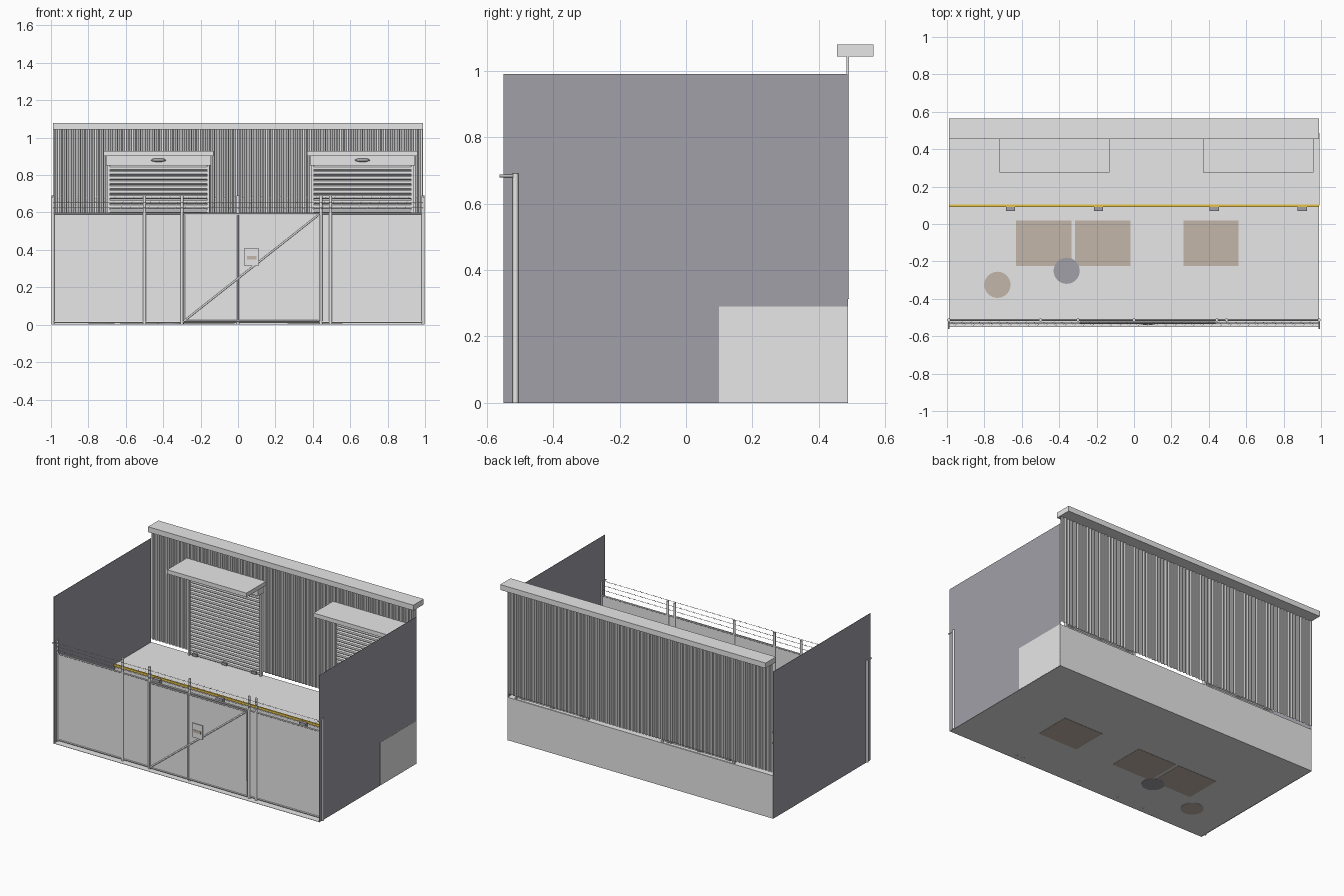
import bpy, bmesh, math
from mathutils import Vector, Matrix

if "Cube" in bpy.data.objects:
    bpy.data.objects.remove(bpy.data.objects["Cube"])


def material(name, r, g, b):
    m = bpy.data.materials.new(name)
    m.diffuse_color = (r, g, b, 1)
    m.use_nodes = True
    m.node_tree.nodes["Principled BSDF"].inputs["Base Color"].default_value = m.diffuse_color
    return m


LIGHT = material("light_grey", 0.8, 0.8, 0.8)
DARK = material("dark_grey", 0.35, 0.35, 0.39)
BROWN = material("dusty_brown", 0.55, 0.47, 0.40)
YELLOW = material("safety_yellow", 0.85, 0.58, 0.07)


def finish(bm, name, mat, smooth=False):
    bmesh.ops.recalc_face_normals(bm, faces=bm.faces)
    me = bpy.data.meshes.new(name)
    bm.to_mesh(me)
    bm.free()
    me.materials.append(mat)
    ob = bpy.data.objects.new(name, me)
    bpy.context.collection.objects.link(ob)
    if smooth:
        bpy.ops.object.select_all(action='DESELECT')
        ob.select_set(True)
        bpy.context.view_layer.objects.active = ob
        bpy.ops.object.shade_smooth_by_angle(angle=math.radians(50))
    return ob


def boxes(name, mat, *specs):
    """Each spec is (x0, x1, y0, y1, z0, z1)."""
    bm = bmesh.new()
    for x0, x1, y0, y1, z0, z1 in specs:
        c = Matrix.Translation(((x0 + x1) / 2, (y0 + y1) / 2, (z0 + z1) / 2))
        bmesh.ops.create_cube(bm, size=1, matrix=c @ Matrix.Diagonal((x1 - x0, y1 - y0, z1 - z0, 1)))
    return finish(bm, name, mat)


def tubes(name, mat, radius, segments, sides=10):
    """Each segment is a (start, end) pair."""
    bm = bmesh.new()
    for a, b in segments:
        a, b = Vector(a), Vector(b)
        d = b - a
        rot = d.to_track_quat('Z', 'Y').to_matrix().to_4x4()
        bmesh.ops.create_cone(bm, cap_ends=True, segments=sides, radius1=radius, radius2=radius,
                              depth=d.length, matrix=Matrix.Translation((a + b) / 2) @ rot)
    return finish(bm, name, mat, sides > 6)


def sheet(name, mat, profile, sweep):
    """Sweep an open profile along a vector."""
    bm = bmesh.new()
    a = [bm.verts.new(p) for p in profile]
    b = [bm.verts.new(Vector(p) + Vector(sweep)) for p in profile]
    for i in range(len(a) - 1):
        bm.faces.new((a[i], a[i + 1], b[i + 1], b[i]))
    return finish(bm, name, mat)


def disc(name, mat, x, y, r, z0, z1):
    tubes(name, mat, r, [((x, y, z0), (x, y, z1))], 32)


# Ground and side walls
boxes("ground", LIGHT, (-0.989, 0.989, -0.55, 0.487, 0.002, 0.004))
for s, side in ((-1, "left"), (1, "right")):
    boxes(side + "_wall", DARK, (s * 0.989 - 0.001, s * 0.989 + 0.001, -0.55, 0.487, 0, 0.99))

# Ground patches and drain covers
for i, x in enumerate((-0.63, -0.315, 0.265)):
    boxes(f"ground_patch_{i}", BROWN, (x, x + 0.295, -0.225, 0.02, 0.0005, 0.006))
disc("brown_cover", BROWN, -0.73, -0.325, 0.07, 0.0005, 0.006)
disc("grey_cover", DARK, -0.36, -0.25, 0.07, 0, 0.008)

# Loading dock with yellow edge and rubber bumpers
boxes("loading_dock", LIGHT, (-0.988, 0.991, 0.1, 0.487, 0.001, 0.29))
boxes("dock_edge_stripe", YELLOW, (-0.988, 0.988, 0.092, 0.103, 0.277, 0.292))
boxes("dock_bumpers", DARK,
      *[(x - 0.025, x + 0.025, 0.07, 0.092, 0.19, 0.284) for x in (-0.66, -0.19, 0.43, 0.9)])

# Corrugated back wall: trapezoid wave
pitch, profile = 1.978 / 80, []
for i in range(80):
    x = -0.989 + i * pitch
    profile += [(x + f * pitch, y, 0.312) for f, y in
                ((0, 0.49), (0.35, 0.49), (0.5, 0.483), (0.85, 0.483))]
profile.append((0.989, 0.49, 0.312))
sheet("corrugated_back_wall", LIGHT, profile, (0, 0, 0.738))
boxes("wall_cap", LIGHT, (-0.989, 0.989, 0.455, 0.565, 1.043, 1.079))

# Roller doors with housing, canopy, lamp and locks
for cx, side in ((-0.425, "left"), (0.665, "right")):
    x0, x1 = cx - 0.268, cx + 0.268
    slats, n = [], 22
    h = (0.85 - 0.29) / n
    for i in range(n):
        z = 0.29 + i * h
        slats += [(x0, 0.478, z), (x0, 0.470, z + 0.25 * h), (x0, 0.470, z + 0.75 * h)]
    slats.append((x0, 0.478, 0.85))
    sheet(side + "_roller_door", LIGHT, slats, (x1 - x0, 0, 0))
    boxes(side + "_door_rails", LIGHT, (x0 - 0.004, x0 + 0.008, 0.462, 0.482, 0.29, 0.85),
          (x1 - 0.008, x1 + 0.004, 0.462, 0.482, 0.29, 0.85))
    boxes(side + "_door_housing", LIGHT, (x0 - 0.012, x1 + 0.012, 0.42, 0.482, 0.85, 0.904))
    boxes(side + "_canopy", LIGHT, (cx - 0.295, cx + 0.295, 0.275, 0.482, 0.902, 0.93))
    boxes(side + "_door_locks", DARK,
          *[(cx + d - 0.018, cx + d + 0.018, 0.458, 0.472, 0.295, 0.312) for d in (-0.22, 0, 0.22)])
    bm = bmesh.new()
    bmesh.ops.create_uvsphere(bm, u_segments=16, v_segments=8, radius=1,
                              matrix=Matrix.Translation((cx, 0.415, 0.88)) @ Matrix.Diagonal((0.04, 0.012, 0.01, 1)))
    finish(bm, side + "_door_lamp", DARK, True)

# Front fence
FY, GY = -0.513, -0.527
boxes("fence_panel", LIGHT, (-0.985, 0.985, FY - 0.001, FY + 0.001, 0.01, 0.595))
tubes("fence_posts", LIGHT, 0.0085,
      [((x, FY, 0), (x, FY, 0.69)) for x in (-0.99, -0.5, 0, 0.495, 0.99)])
tubes("fence_rails", LIGHT, 0.005,
      [((-0.985, FY, z), (0.985, FY, z)) for z in (0.016, 0.595)], 8)

# Sliding gate with posts, frame and diagonal brace
g0, g1 = -0.288, 0.434
tubes("gate_posts", LIGHT, 0.0085, [((x, FY, 0), (x, FY, 0.69)) for x in (-0.3, 0.443)])
boxes("gate_panel", LIGHT, (g0, g1, GY - 0.001, GY + 0.001, 0.02, 0.59))
tubes("gate_frame", LIGHT, 0.005,
      [((g0, GY, 0.02), (g1, GY, 0.02)), ((g0, GY, 0.59), (g1, GY, 0.59)),
       ((g0, GY, 0.02), (g0, GY, 0.59)), ((g1, GY, 0.02), (g1, GY, 0.59)),
       ((0, GY, 0.02), (0, GY, 0.59)), ((g0, GY, 0.02), (g1, GY, 0.59))], 8)

# Warning sign
boxes("sign_plate", LIGHT, (0.036, 0.11, -0.537, -0.532, 0.315, 0.41))
boxes("sign_stripe", BROWN, (0.047, 0.099, -0.539, -0.536, 0.35, 0.368))

# Barbed wire on short end arms
tubes("wire_arms", LIGHT, 0.004,
      [((s * 0.99, FY, 0.683), (s * 0.99, -0.562, 0.683)) for s in (-1, 1)], 8)
wires = ((-0.526, 0.625), (-0.533, 0.652), (-0.54, 0.68))
tubes("barbed_wires", LIGHT, 0.0012, [((-0.99, y, z), (0.99, y, z)) for y, z in wires], 5)
barbs = []
for k, (y, z) in enumerate(wires):
    for i in range(40):
        x = -0.97 + i * 0.049 + k * 0.008
        barbs += [((x - 0.005, y - 0.003, z - 0.006), (x + 0.005, y + 0.003, z + 0.006))]
tubes("wire_barbs", LIGHT, 0.0009, barbs, 4)
